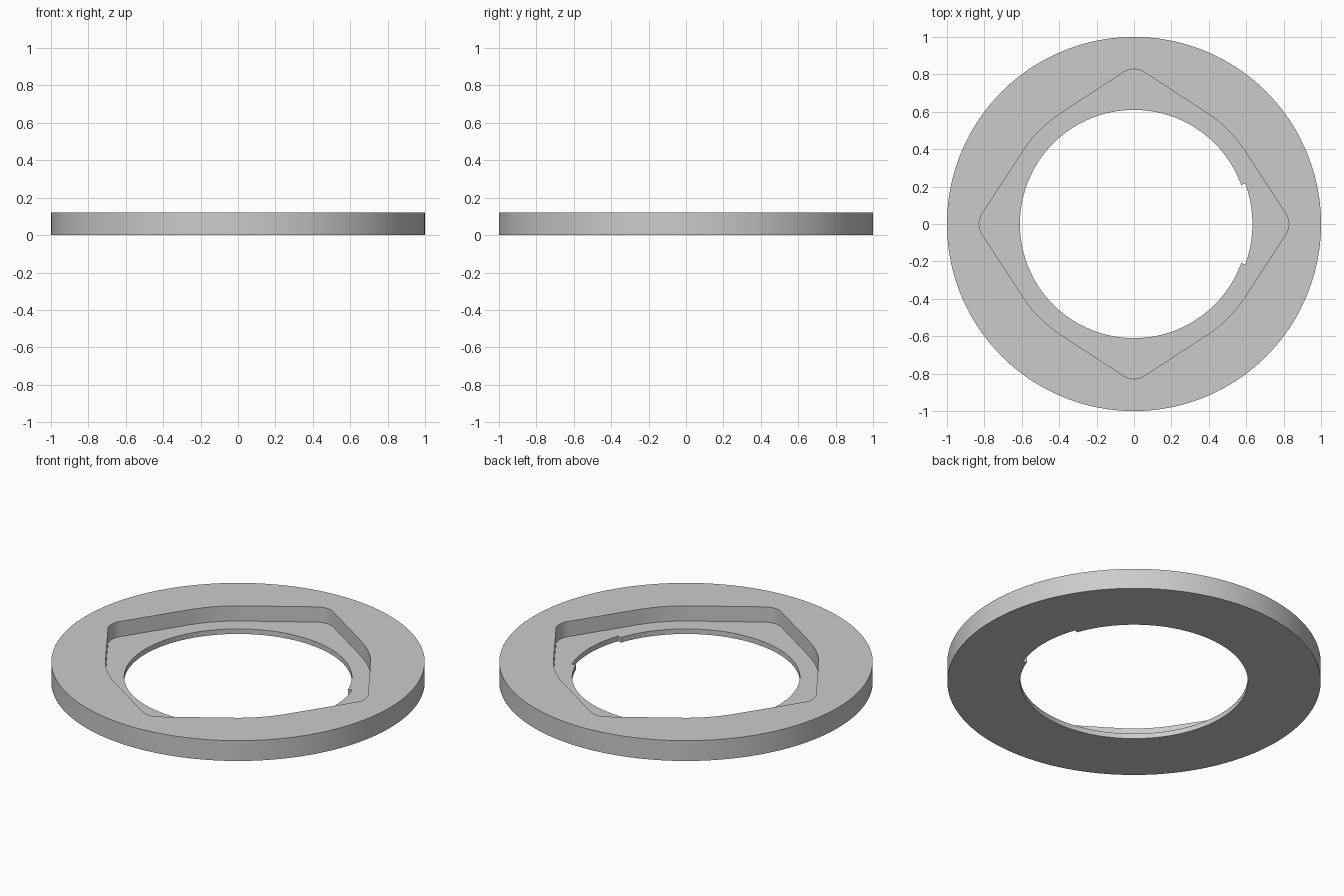
import bpy, bmesh
from math import sin, cos, acos, atan2, sqrt, radians, pi

cube = bpy.data.objects.get("Cube")
if cube:
    bpy.data.objects.remove(cube, do_unlink=True)

HEIGHT, FLOOR = 0.12, 0.03
OUTER, HOLE, NOTCH = 1.0, 0.61, 0.633
RECESS, TIP, TIP_CENTRE = 0.71, 0.1, 0.728
TANGENT = acos((RECESS - TIP) / TIP_CENTRE)
TIP_END = atan2(TIP * sin(TANGENT), TIP_CENTRE + TIP * cos(TANGENT))


def outer_radius(a):
    return OUTER


def hole_radius(a):
    # Wider between the two steps on the +x side
    return NOTCH if cos(a) > cos(radians(20.05)) else HOLE


def recess_radius(a):
    # Circle with four rounded tips joined by tangent lines
    a = a % (pi / 2)
    a = min(a, pi / 2 - a)
    if a > TANGENT:
        return RECESS
    if a > TIP_END:
        return RECESS / cos(TANGENT - a)
    return TIP_CENTRE * cos(a) + sqrt(TIP ** 2 - (TIP_CENTRE * sin(a)) ** 2)


# Cross-section, swept round the axis
section = [(hole_radius, 0), (outer_radius, 0), (outer_radius, HEIGHT),
           (recess_radius, HEIGHT), (recess_radius, FLOOR), (hole_radius, FLOOR)]
angles = [radians(a) for a in sorted(list(range(-180, 180)) + [-20.1, 20.1])]

bm = bmesh.new()
rings = [[bm.verts.new((r(a) * cos(a), r(a) * sin(a), z)) for r, z in section]
         for a in angles]
for i, ring in enumerate(rings):
    following = rings[(i + 1) % len(rings)]
    for j in range(len(section)):
        k = (j + 1) % len(section)
        bm.faces.new((ring[j], ring[k], following[k], following[j]))
bmesh.ops.recalc_face_normals(bm, faces=bm.faces)
mesh = bpy.data.meshes.new("recessed_ring")
bm.to_mesh(mesh)
bm.free()

ring_object = bpy.data.objects.new("recessed_ring", mesh)
bpy.context.collection.objects.link(ring_object)

# Single grey material
grey = bpy.data.materials.new("light_grey")
grey.use_nodes = True
colour = (0.6, 0.6, 0.6, 1)
grey.diffuse_color = colour
grey.node_tree.nodes["Principled BSDF"].inputs["Base Color"].default_value = colour
mesh.materials.append(grey)

bpy.ops.object.select_all(action='DESELECT')
ring_object.select_set(True)
bpy.context.view_layer.objects.active = ring_object
bpy.ops.object.shade_smooth_by_angle(angle=radians(30))
